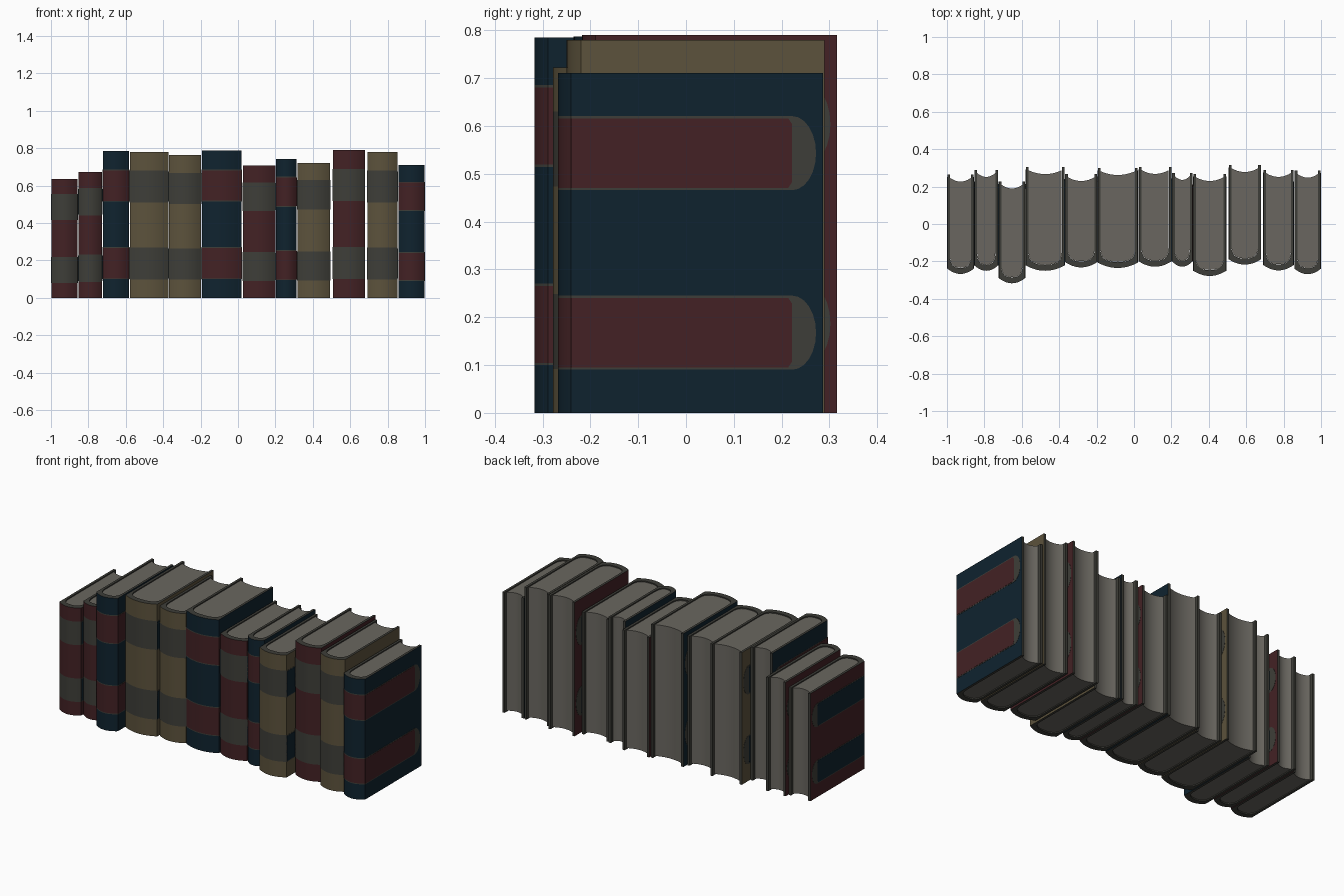
import bpy, bmesh, math

if "Cube" in bpy.data.objects:
    bpy.data.objects.remove(bpy.data.objects["Cube"])

def make_mat(name, rgb):
    m = bpy.data.materials.new(name)
    m.diffuse_color = (*rgb, 1)
    m.use_nodes = True
    m.node_tree.nodes["Principled BSDF"].inputs["Base Color"].default_value = m.diffuse_color
    return m

MATS = {
    "red": make_mat("dark red cloth", (0.056, 0.0155, 0.018)),
    "navy": make_mat("navy cloth", (0.0048, 0.0165, 0.028)),
    "tan": make_mat("tan cloth", (0.107, 0.085, 0.045)),
    "gray": make_mat("dark gray board", (0.048, 0.048, 0.040)),
    "page": make_mat("page gray", (0.142, 0.134, 0.116)),
}
KEYS = list(MATS)
BANDS = [(0.127, 0.345), (0.655, 0.873)]   # strap heights as a share of book height
BORDER, THICK, ARC, N = 0.005, 0.014, 0.028, 14

def finish(bm, name):
    bmesh.ops.recalc_face_normals(bm, faces=bm.faces)
    me = bpy.data.meshes.new(name)
    bm.to_mesh(me)
    bm.free()
    for m in MATS.values():
        me.materials.append(m)
    ob = bpy.data.objects.new(name, me)
    bpy.context.collection.objects.link(ob)
    bpy.ops.object.select_all(action='DESELECT')
    ob.select_set(True)
    bpy.context.view_layer.objects.active = ob
    bpy.ops.object.shade_smooth_by_angle(angle=math.radians(25))

def prism(bm, base, offset, mat):
    """Extrude a closed outline along an offset vector."""
    a = [bm.verts.new(p) for p in base]
    b = [bm.verts.new([p[k] + offset[k] for k in range(3)]) for p in base]
    faces = [bm.faces.new(a), bm.faces.new(b[::-1])]
    for i in range(len(a)):
        j = (i + 1) % len(a)
        faces.append(bm.faces.new((a[i], a[j], b[j], b[i])))
    for f in faces:
        f.material_index = KEYS.index(mat)

def hollow(x, hw, front):
    """Rounded inside line of the spine, from right to left."""
    pts = []
    for i in range(N + 1):
        t = math.pi * i / N
        c, s = math.cos(t), math.sin(t)
        pts.append((x + hw * math.copysign(abs(c) ** 0.75, c), front + 0.10 - 0.068 * s ** 0.75 if s > 1e-6 else front + 0.10))
    return pts

def build_book(n, x0, x1, front, back, h, cover, spine_band, strap):
    x, hw = (x0 + x1) / 2, (x1 - x0) / 2 - 0.002
    # cover: a bent sheet with outside and inside lines
    outer = [(x + hw, back)]
    for i in range(N + 1):
        u = 1 - 2 * i / N
        outer.append((x + hw * u, front + ARC * u * u))
    outer.append((x - hw, back))
    iw = hw - THICK
    inner = [(x + iw, back)] + hollow(x, iw, front) + [(x - iw, back)]
    levels, fills = [0], []
    for lo, hi in BANDS:
        levels += [lo * h, lo * h + BORDER, hi * h - BORDER, hi * h]
        fills += [cover, "gray", spine_band, "gray"]
    levels.append(h)
    fills.append(cover)
    bm = bmesh.new()
    vo = [[bm.verts.new((px, py, z)) for px, py in outer] for z in levels]
    vi = [[bm.verts.new((px, py, z)) for px, py in inner] for z in levels]

    def quad(a, b, c, d, mat):
        bm.faces.new((a, b, c, d)).material_index = KEYS.index(mat)

    last = len(outer) - 1
    for r, fill in enumerate(fills):
        for i in range(last):
            side = i in (0, last - 1)
            quad(vo[r][i], vo[r][i+1], vo[r+1][i+1], vo[r+1][i], cover if side else fill)
            quad(vi[r][i], vi[r][i+1], vi[r+1][i+1], vi[r+1][i], "gray")
        for i in (0, last):
            quad(vo[r][i], vi[r][i], vi[r+1][i], vo[r+1][i], "gray")
    for r in (0, -1):
        for i in range(last):
            quad(vo[r][i], vo[r][i+1], vi[r][i+1], vi[r][i], "gray")
    finish(bm, f"book_cover_{n}")

    # page block with a hollow fore edge
    bm = bmesh.new()
    line = hollow(x, iw - 0.0005, front + 0.001)
    for i in range(N + 1):
        u = -1 + 2 * i / N
        line.append((x + (iw - 0.0005) * u, back - 0.038 + 0.02 * u * u))
    prism(bm, [(px, py, 0.006) for px, py in line], (0, 0, h - 0.012), "page")
    finish(bm, f"book_pages_{n}")

    # straps on both boards: gray plate with a round tip, coloured plate on top
    bm = bmesh.new()
    y0, y1 = front + ARC, back - 0.064
    for sx in (-1, 1):
        px = x + sx * hw
        for lo, hi in BANDS:
            zc, hz = (lo + hi) / 2 * h, (hi - lo) / 2 * h
            tip = [(px, y1 + 0.05 * math.cos(t), zc + hz * math.sin(t))
                   for t in (math.pi * (i / 12 - 0.5) for i in range(13))]
            prism(bm, [(px, y0, zc + hz), (px, y0, zc - hz)] + tip, (sx * 0.001, 0, 0), "gray")
            k = hz - BORDER
            prism(bm, [(px, y0, zc + k), (px, y0, zc - k), (px, y1 - 0.008, zc - k),
                       (px, y1, zc - k + 0.012), (px, y1, zc + k - 0.012),
                       (px, y1 - 0.008, zc + k)], (sx * 0.0019, 0, 0), strap)
    finish(bm, f"book_straps_{n}")

# left, right, front, back, height, cover
BOOKS = [
    (-1.00, -0.855, -0.267, 0.265, 0.635, "red"),
    (-0.855, -0.725, -0.250, 0.290, 0.672, "red"),
    (-0.725, -0.58, -0.317, 0.228, 0.785, "navy"),
    (-0.58, -0.37, -0.250, 0.305, 0.780, "tan"),
    (-0.37, -0.195, -0.232, 0.268, 0.765, "tan"),
    (-0.195, 0.022, -0.235, 0.300, 0.787, "navy"),
    (0.024, 0.202, -0.228, 0.306, 0.708, "red"),
    (0.202, 0.315, -0.228, 0.274, 0.743, "navy"),
    (0.315, 0.495, -0.278, 0.268, 0.722, "tan"),
    (0.505, 0.68, -0.217, 0.316, 0.790, "red"),
    (0.69, 0.855, -0.248, 0.290, 0.780, "tan"),
    (0.857, 1.00, -0.268, 0.286, 0.711, "navy"),
]
for n, (x0, x1, front, back, h, cover) in enumerate(BOOKS, 1):
    navy = cover == "navy"
    build_book(n, x0, x1, front, back, h, cover,
               "red" if navy else "gray", "red" if navy else "navy")
